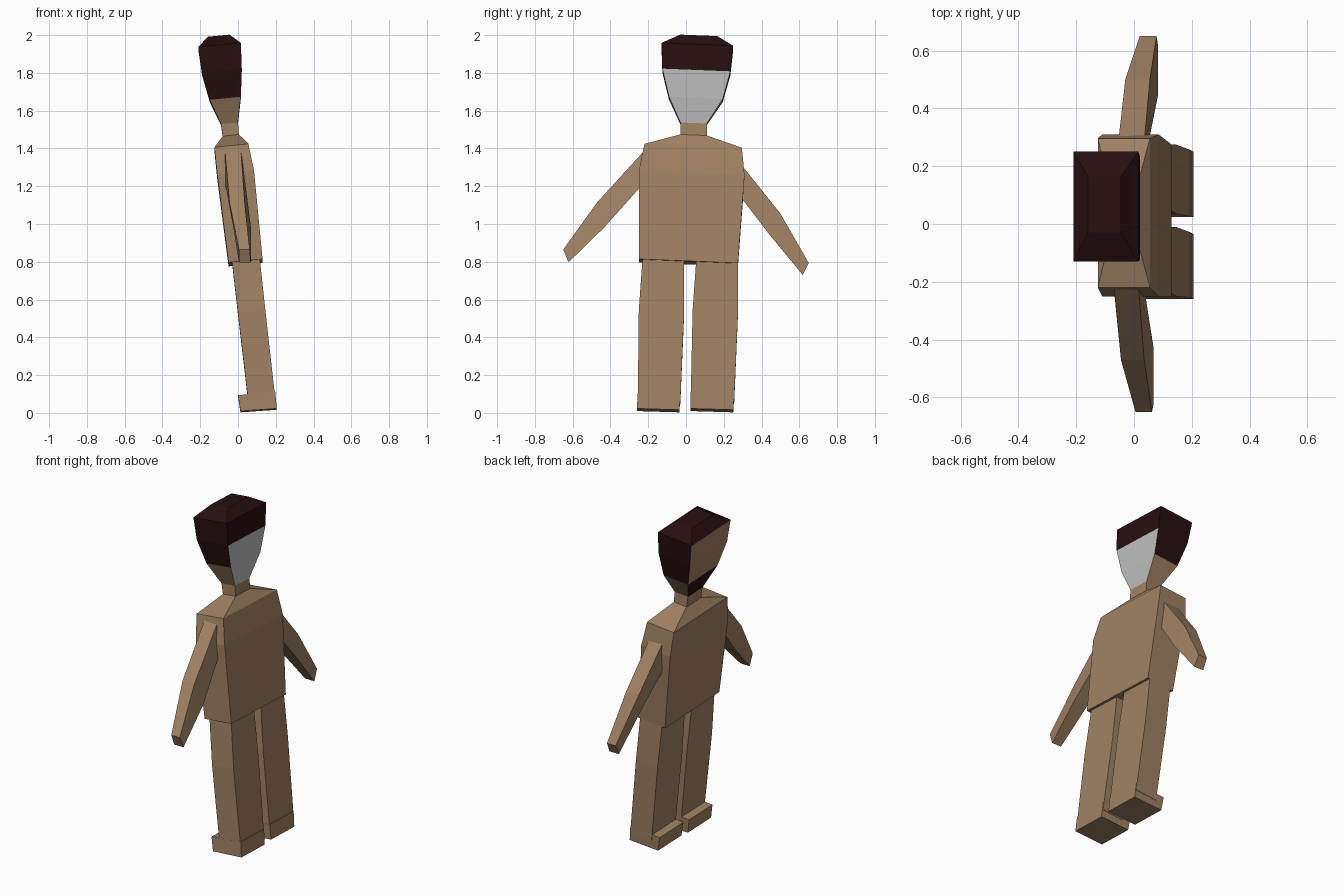
import bpy
import bmesh

if "Cube" in bpy.data.objects:
    bpy.data.objects.remove(bpy.data.objects["Cube"])


def lin(v):
    v /= 255
    return v / 12.92 if v <= 0.04045 else ((v + 0.055) / 1.055) ** 2.4


def material(name, r, g, b):
    m = bpy.data.materials.new(name)
    m.diffuse_color = (lin(r), lin(g), lin(b), 1)
    m.use_nodes = True
    m.node_tree.nodes["Principled BSDF"].inputs["Base Color"].default_value = m.diffuse_color
    return m


tan = material("tan_skin", 160, 129, 99)
dark = material("dark_brown_hair", 40, 14, 16)
grey = material("light_grey", 192, 192, 192)


def ring(x0, x1, y0, y1, z, sx=0.1, sy=-0.04):
    """Four-point section, gently tilted about its centre."""
    cx, cy = (x0 + x1) / 2, (y0 + y1) / 2
    return [(x, y, z + sx * (x - cx) + sy * (y - cy))
            for x, y in ((x0, y0), (x1, y0), (x1, y1), (x0, y1))]


def loft(name, rings, mats=(tan,), rule=None):
    """Bridge four-point sections; rule(level, side) picks the material.
    Sides in order: 0 -y, 1 +x, 2 +y, 3 -x."""
    bm = bmesh.new()
    loops = [[bm.verts.new(p) for p in r] for r in rings]
    bm.faces.new(loops[0][::-1])
    cap = bm.faces.new(loops[-1])
    if rule:
        cap.material_index = rule(len(rings) - 1, 0)
    for level, (a, b) in enumerate(zip(loops, loops[1:])):
        for i in range(4):
            j = (i + 1) % 4
            f = bm.faces.new((a[i], a[j], b[j], b[i]))
            if rule:
                f.material_index = rule(level, i)
    bmesh.ops.recalc_face_normals(bm, faces=bm.faces)
    me = bpy.data.meshes.new(name)
    bm.to_mesh(me)
    bm.free()
    for m in mats:
        me.materials.append(m)
    ob = bpy.data.objects.new(name, me)
    bpy.context.collection.objects.link(ob)
    return ob


# Head: hair on the sides and crown, grey rear panel, bearded chin
def head_rule(level, side):
    if level >= 3:
        return 1
    if side == 1:
        return 1 if level == 2 else 2
    if side == 3:
        return 1 if level == 0 else 0
    return 0 if level == 0 else 1


loft("head", [
    ring(-0.09, 0.0, -0.03, 0.11, 1.53),
    ring(-0.15, 0.015, -0.09, 0.195, 1.66),
    ring(-0.19, 0.02, -0.125, 0.235, 1.805),
    ring(-0.21, 0.015, -0.13, 0.25, 1.94),
    ring(-0.16, -0.045, -0.03, 0.165, 1.993),
], (tan, dark, grey), head_rule)

# Neck and torso
loft("neck", [
    ring(-0.08, 0.005, -0.03, 0.11, 1.46),
    ring(-0.09, 0.0, -0.03, 0.11, 1.53),
])
loft("torso", [
    ring(-0.05, 0.13, -0.25, 0.275, 0.795),
    ring(-0.11, 0.085, -0.25, 0.31, 1.26),
    ring(-0.125, 0.055, -0.22, 0.296, 1.405),
    ring(-0.08, 0.005, -0.03, 0.11, 1.467),
])

# Legs and feet, toes towards -x
legs = {
    "right": [(-0.23, -0.01), (-0.25, -0.01), (-0.255, -0.03), (-0.26, -0.035)],
    "left": [(0.055, 0.275), (0.035, 0.275), (0.025, 0.255), (0.025, 0.25)],
}
for side, (top, knee, ankle, sole) in legs.items():
    loft(side + "_leg", [
        ring(0.055, 0.198, *ankle, 0.06),
        ring(0.0, 0.145, *knee, 0.53),
        ring(-0.032, 0.115, *top, 0.81),
    ])
    loft(side + "_foot", [
        ring(0.013, 0.205, *sole, 0.013, 0.07, -0.03),
        ring(0.0, 0.197, *ankle, 0.1, 0.1, -0.03),
    ])


# Arms: each section has an outer (upper) edge and an inner (lower) edge
def arm_ring(ox0, ox1, oy, oz, ix0, ix1, iy, iz):
    return [(ox0, oy, oz), (ox1, oy, oz), (ix1, iy, iz), (ix0, iy, iz)]


loft("right_arm", [
    arm_ring(-0.07, 0.015, -0.21, 1.40, -0.07, 0.035, -0.22, 1.22),
    arm_ring(-0.045, 0.035, -0.47, 1.115, -0.025, 0.068, -0.43, 0.985),
    arm_ring(0.005, 0.062, -0.65, 0.865, 0.005, 0.068, -0.622, 0.797),
])
loft("left_arm", [
    arm_ring(-0.055, 0.035, 0.28, 1.33, -0.055, 0.05, 0.28, 1.155),
    arm_ring(-0.03, 0.055, 0.5, 1.055, -0.01, 0.083, 0.445, 0.94),
    arm_ring(0.02, 0.078, 0.65, 0.793, 0.02, 0.083, 0.618, 0.73),
])
